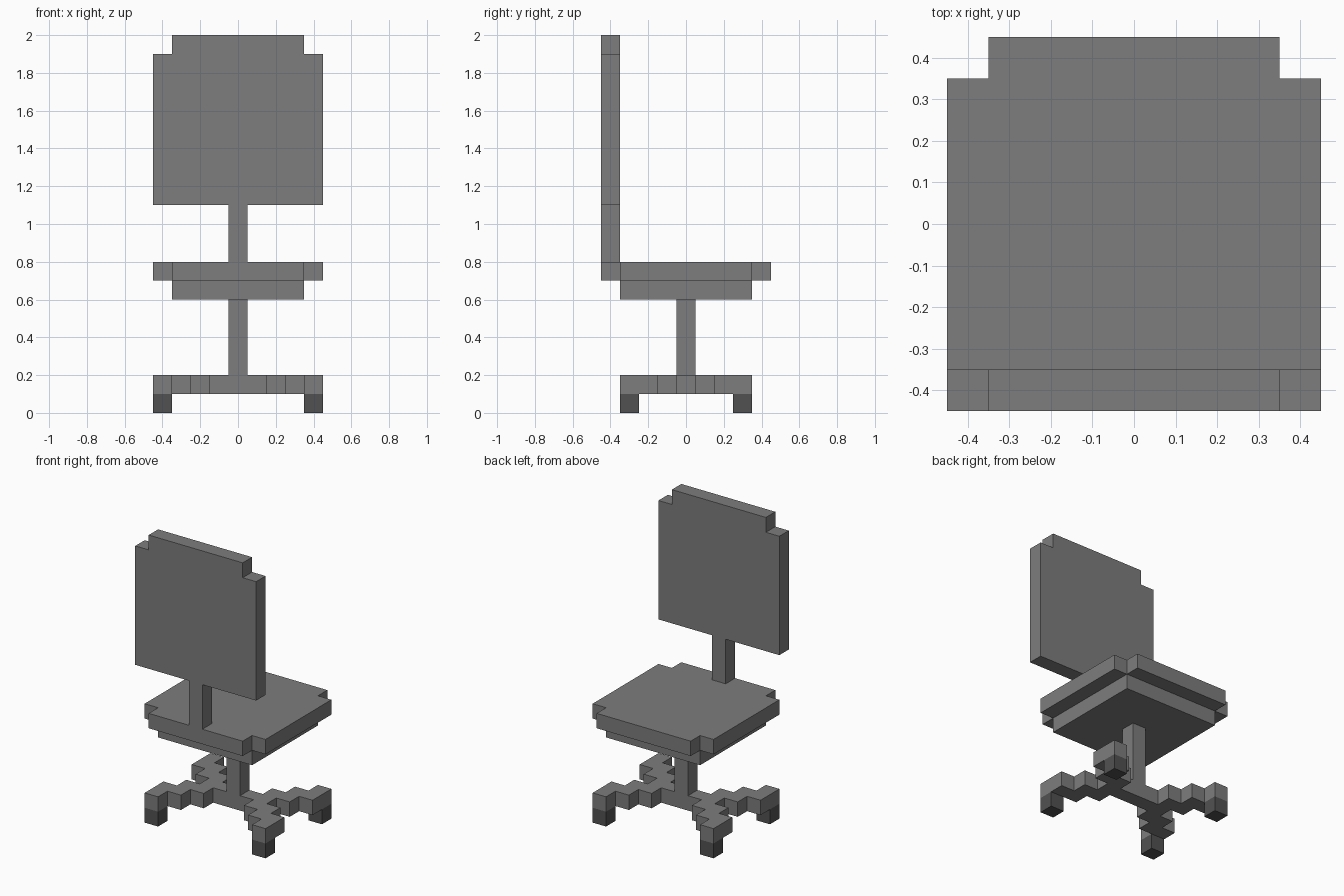
import bpy, bmesh
from mathutils import Vector

if "Cube" in bpy.data.objects:
    bpy.data.objects.remove(bpy.data.objects["Cube"])


def material(name, value):
    m = bpy.data.materials.new(name)
    m.diffuse_color = (value, value, value, 1)
    m.use_nodes = True
    m.node_tree.nodes["Principled BSDF"].inputs["Base Color"].default_value = m.diffuse_color
    return m


GREY = material("mid grey", 0.205)
DARK = material("dark grey", 0.083)


def extrude(name, points, vec, mat):
    """Flat outline swept along vec into a solid."""
    bm = bmesh.new()
    face = bm.faces.new([bm.verts.new(p) for p in points])
    res = bmesh.ops.extrude_face_region(bm, geom=[face], use_keep_orig=True)
    verts = [g for g in res["geom"] if isinstance(g, bmesh.types.BMVert)]
    bmesh.ops.translate(bm, verts=verts, vec=Vector(vec))
    bmesh.ops.recalc_face_normals(bm, faces=bm.faces[:])
    mesh = bpy.data.meshes.new(name)
    bm.to_mesh(mesh)
    bm.free()
    mesh.materials.append(mat)
    ob = bpy.data.objects.new(name, mesh)
    bpy.context.collection.objects.link(ob)
    return ob


def slab(name, quarter, z0, z1, mat, cx=0, cy=0):
    """Horizontal slab whose outline is one quadrant mirrored in x and y."""
    half = quarter + [(-x, y) for x, y in reversed(quarter)]
    full = half + [(x, -y) for x, y in reversed(half)]
    pts = [(x + cx, y + cy, z0) for x, y in full]
    return extrude(name, pts, (0, 0, z1 - z0), mat)


# Castors
for sx, xname in ((-1, "left"), (1, "right")):
    for sy, yname in ((-1, "front"), (1, "back")):
        slab(f"{yname}_{xname}_castor", [(0.05, 0.05)], 0, 0.1, DARK, 0.4 * sx, 0.3 * sy)

# Stepped four-legged base
slab("base", [(0.25, 0.05), (0.35, 0.05), (0.35, 0.15), (0.45, 0.15),
              (0.45, 0.35), (0.35, 0.35), (0.35, 0.25), (0.25, 0.25),
              (0.25, 0.15), (0.15, 0.15), (0.15, 0.05)], 0.1, 0.2, GREY)

# Column and seat
slab("column", [(0.05, 0.05)], 0.2, 0.6, GREY)
slab("seat_pan", [(0.35, 0.35)], 0.6, 0.7, GREY)
slab("seat", [(0.45, 0.35), (0.35, 0.35), (0.35, 0.45)], 0.7, 0.8, GREY)

# Back support and notched backrest
slab("back_support", [(0.05, 0.05)], 0.8, 1.1, GREY, 0, -0.4)
side = [(0.45, 1.1), (0.45, 1.9), (0.35, 1.9), (0.35, 2.0)]
outline = side + [(-x, z) for x, z in reversed(side)]
extrude("backrest", [(x, -0.45, z) for x, z in outline], (0, 0.1, 0), GREY)
